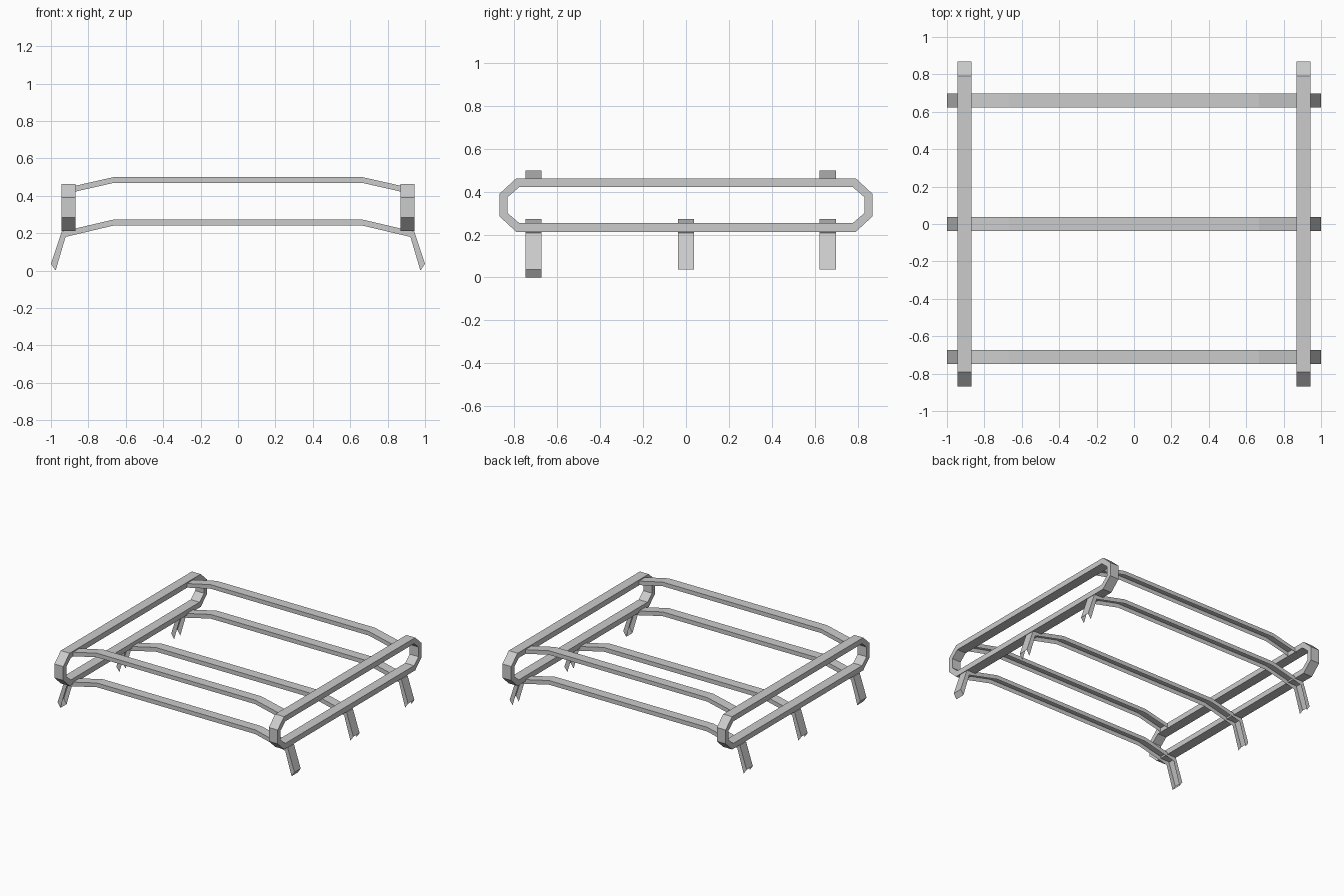
import bpy

if "Cube" in bpy.data.objects:
    bpy.data.objects.remove(bpy.data.objects["Cube"])

W = 0.075  # width of every bar


def make_object(name, verts, faces):
    mesh = bpy.data.meshes.new(name)
    mesh.from_pydata(verts, [], faces)
    mesh.update()
    obj = bpy.data.objects.new(name, mesh)
    bpy.context.collection.objects.link(obj)
    return obj


def mirrored(points):
    """Full left-to-right path from its right half (listed centre outwards)."""
    return [(-x, z) for x, z in reversed(points)] + points


def channel_bar(name, y, upper, lower, capped=False):
    """Sheet channel open underneath: top strip plus two side walls."""
    top, low = mirrored(upper), mirrored(lower)
    n = len(top)
    verts = []
    for yy in (y - W / 2, y + W / 2):
        verts += [(x, yy, z) for x, z in top] + [(x, yy, z) for x, z in low]
    f, b = 0, 2 * n  # first index of the front and back wall
    faces = []
    for i in range(n - 1):
        faces.append((f + i, f + i + 1, b + i + 1, b + i))
        faces.append((f + n + i, f + n + i + 1, f + i + 1, f + i))
        faces.append((b + i, b + i + 1, b + n + i + 1, b + n + i))
    if capped:
        faces.append((f, b, b + n, f + n))
        faces.append((f + n - 1, f + 2 * n - 1, b + 2 * n - 1, b + n - 1))
    return make_object(name, verts, faces)


def ring_points(y_end, y_flat, z_half, z_flat):
    """Long octagon around the loop centre."""
    return [(y_end, -z_flat), (y_end, z_flat), (y_flat, z_half), (-y_flat, z_half),
            (-y_end, z_flat), (-y_end, -z_flat), (-y_flat, -z_half), (y_flat, -z_half)]


def side_loop(name, x, zc):
    """Closed rectangular-section rail bent into a long octagon."""
    outer = ring_points(0.868, 0.79, 0.125, 0.053)
    inner = ring_points(0.831, 0.776, 0.084, 0.037)
    verts = []
    for xx in (x - W / 2, x + W / 2):
        for ring in (outer, inner):
            verts += [(xx, y, zc + z) for y, z in ring]
    faces = []
    for i in range(8):
        j = (i + 1) % 8
        faces.append((i, i + 8, j + 8, j))             # left side
        faces.append((i + 16, j + 16, j + 24, i + 24))  # right side
        faces.append((i, j, j + 16, i + 16))            # outside
        faces.append((i + 8, i + 24, j + 24, j + 8))    # inside
    return make_object(name, verts, faces)


# Side rail loops
for side, x in (("left", -0.905), ("right", 0.905)):
    side_loop(side + "_rail_loop", x, 0.337)

# Lower crossbars with splayed feet
leg_top = [(0.668, 0.272), (0.943, 0.208), (1.0, 0.037)]
leg_low = [(0.668, 0.24), (0.922, 0.18), (0.975, 0.0)]
for name, y in (("front", -0.71), ("middle", 0.0), ("back", 0.66)):
    channel_bar(name + "_lower_crossbar", y, leg_top, leg_low, capped=(name == "front"))

# Upper crossbars joining the two loops
up_top = [(0.668, 0.499), (0.885, 0.45)]
up_low = [(0.668, 0.468), (0.88, 0.42)]
for name, y in (("front", -0.71), ("back", 0.66)):
    channel_bar(name + "_upper_crossbar", y, up_top, up_low)
